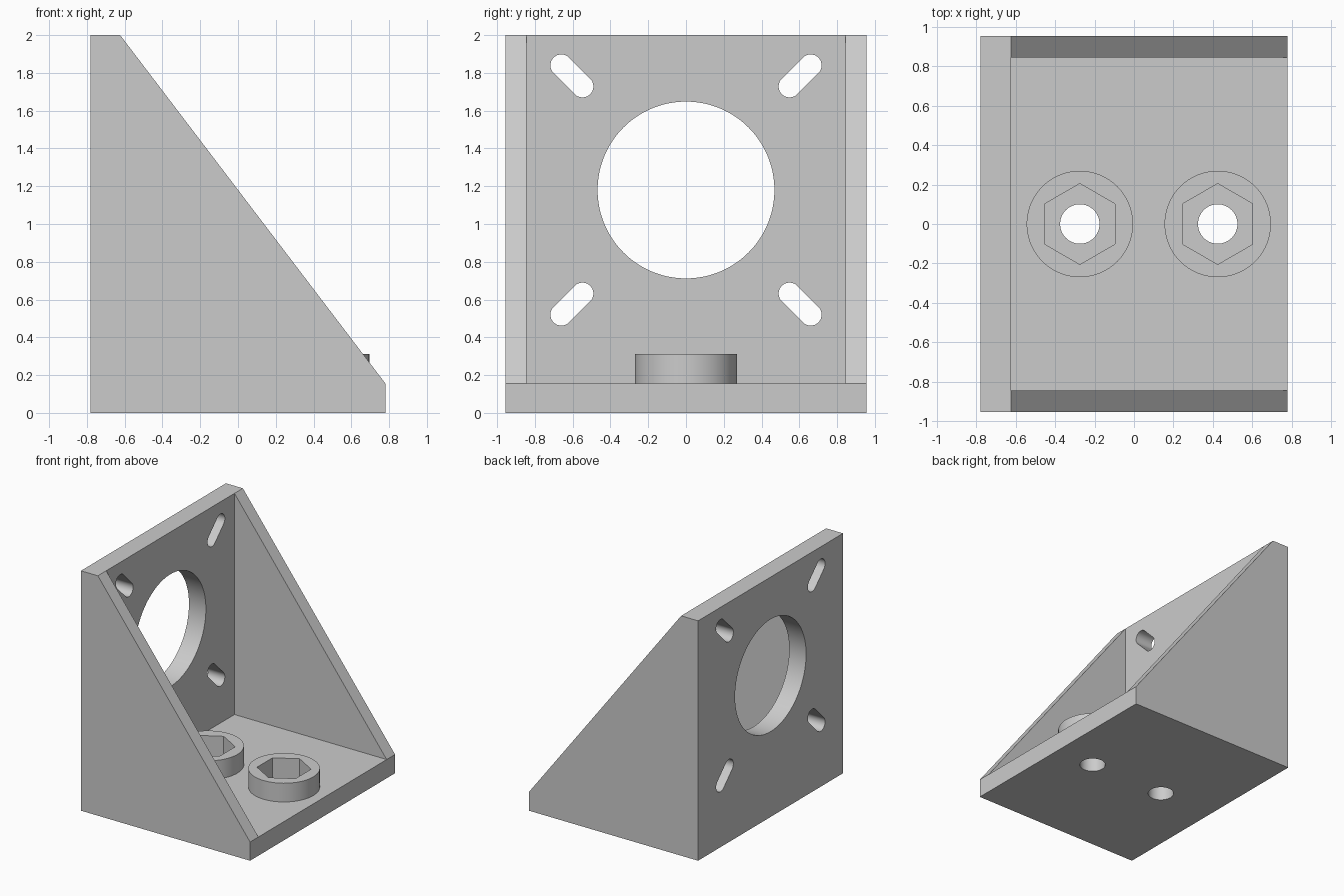
import bpy, bmesh
from math import cos, sin, pi
from mathutils import Matrix, Vector

if "Cube" in bpy.data.objects:
    bpy.data.objects.remove(bpy.data.objects["Cube"], do_unlink=True)

# Overall sizes
HALF_X, HALF_Y, TOP = 0.78, 0.955, 2.0
PLATE, GUSSET = 0.156, 0.11
INNER_X, INNER_Y = -HALF_X + PLATE, HALF_Y - GUSSET
BORE_Z = 1.18

grey = bpy.data.materials.new("grey plastic")
grey.use_nodes = True
colour = (0.6, 0.6, 0.6, 1)
grey.diffuse_color = colour
grey.node_tree.nodes["Principled BSDF"].inputs["Base Color"].default_value = colour


def prism(name, points, offset):
    """Extrude a closed outline of 3D points along the offset vector."""
    bm = bmesh.new()
    face = bm.faces.new([bm.verts.new(p) for p in points])
    grown = bmesh.ops.extrude_face_region(bm, geom=[face])["geom"]
    bmesh.ops.translate(bm, vec=offset,
                        verts=[v for v in grown if isinstance(v, bmesh.types.BMVert)])
    bmesh.ops.recalc_face_normals(bm, faces=bm.faces)
    mesh = bpy.data.meshes.new(name)
    bm.to_mesh(mesh)
    bm.free()
    mesh.materials.append(grey)
    obj = bpy.data.objects.new(name, mesh)
    bpy.context.collection.objects.link(obj)
    return obj


def upright(name, x, radius, low, high, sides=64):
    """Vertical prism on the centre line, with a corner pointing to +y."""
    ring = [(x + radius * sin(2 * pi * i / sides), radius * cos(2 * pi * i / sides), low)
            for i in range(sides)]
    return prism(name, ring, (0, 0, high - low))


def through_wall(name, outline):
    """Cutter passing through the back plate, from a y-z outline."""
    return prism(name, [(-HALF_X - 0.1, y, z) for y, z in outline], (PLATE + 0.2, 0, 0))


def combine(target, tool, operation):
    """Apply a boolean and discard the tool object."""
    tool.hide_render = True
    mod = target.modifiers.new(operation.title(), "BOOLEAN")
    mod.operation, mod.solver, mod.object = operation, "EXACT", tool
    bpy.context.view_layer.objects.active = target
    bpy.ops.object.modifier_apply(modifier=mod.name)
    bpy.data.objects.remove(tool, do_unlink=True)


# Bracket: sloped side profile extruded over the full width
profile = [(-HALF_X, 0), (HALF_X, 0), (HALF_X, PLATE), (INNER_X, TOP), (-HALF_X, TOP)]
bracket = prism("motor_bracket", [(x, -HALF_Y, z) for x, z in profile], (0, 2 * HALF_Y, 0))

# Hollow between the two gussets
hollow = [(INNER_X, PLATE), (HALF_X + 0.2, PLATE), (HALF_X + 0.2, TOP + 0.2), (INNER_X, TOP + 0.2)]
combine(bracket, prism("hollow_cutter", [(x, -INNER_Y, z) for x, z in hollow],
                       (0, 2 * INNER_Y, 0)), "DIFFERENCE")

# Bosses with hexagonal nut pockets and bolt holes
for x in (-0.275, 0.425):
    combine(bracket, upright("nut_boss", x, 0.27, PLATE / 2, 2 * PLATE, 96), "UNION")
    combine(bracket, upright("nut_cutter", x, 0.205, 0.117, 0.5, 6), "DIFFERENCE")
    combine(bracket, upright("bolt_cutter", x, 0.1, -0.1, 0.5), "DIFFERENCE")

# Large round bore in the back plate
bore = [(0.468 * cos(2 * pi * i / 128), BORE_Z + 0.468 * sin(2 * pi * i / 128))
        for i in range(128)]
combine(bracket, through_wall("bore_cutter", bore), "DIFFERENCE")

# Four diagonal adjustment slots pointing at the bore
for side in (-1, 1):
    for level in (-1, 1):
        turn = Matrix.Rotation(side * level * pi / 4, 2)
        centre = Vector((side * 0.604, BORE_Z + level * 0.604))
        outline = []
        for end in (1, -1):
            for i in range(17):
                angle = pi * i / 16 - end * pi / 2
                point = Vector((end * 0.079 + 0.058 * cos(angle), 0.058 * sin(angle)))
                outline.append(centre + turn @ point)
        combine(bracket, through_wall("slot_cutter", outline), "DIFFERENCE")

# Smooth round walls, sharp edges elsewhere
bpy.ops.object.select_all(action="DESELECT")
bracket.select_set(True)
bpy.context.view_layer.objects.active = bracket
bpy.ops.object.shade_smooth_by_angle(angle=pi / 6)
